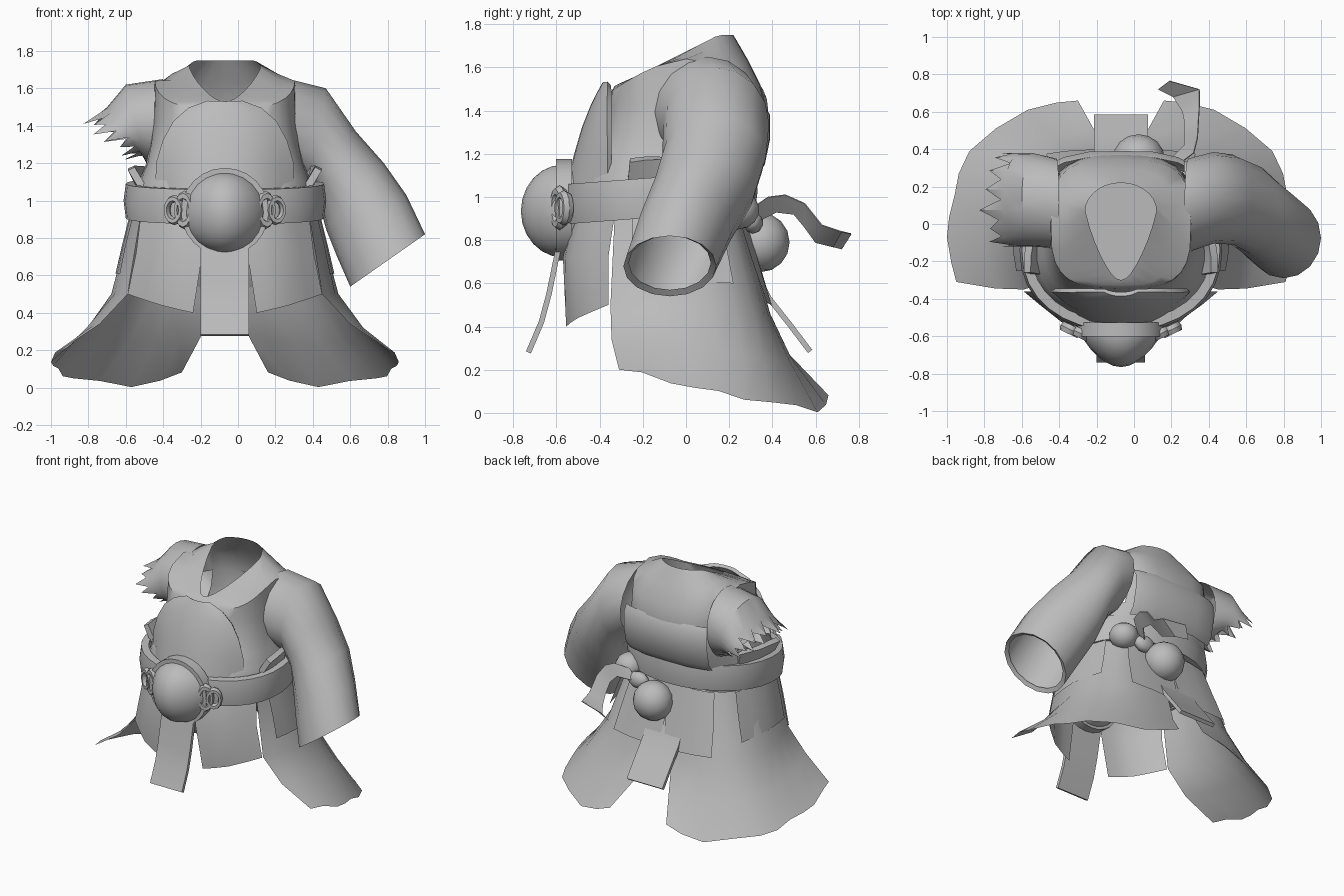
import bpy, math, random
from mathutils import Vector

if "Cube" in bpy.data.objects:
    bpy.data.objects.remove(bpy.data.objects["Cube"])

random.seed(4)
CX = -0.07  # body centre line
mat = bpy.data.materials.new("grey_cloth")
mat.diffuse_color = (0.5, 0.5, 0.5, 1)
mat.use_nodes = True
mat.node_tree.nodes["Principled BSDF"].inputs["Base Color"].default_value = mat.diffuse_color


def finish(o, name, thick=0, angle=40):
    o.name = name
    o.data.materials.clear()
    o.data.materials.append(mat)
    bpy.ops.object.select_all(action='DESELECT')
    o.select_set(True)
    bpy.context.view_layer.objects.active = o
    if thick:
        m = o.modifiers.new("thickness", 'SOLIDIFY')
        m.thickness = thick
        m.offset = 0
        bpy.ops.object.modifier_apply(modifier=m.name)
    bpy.ops.object.shade_smooth_by_angle(angle=math.radians(angle))
    return o


def loft(name, rows, closed=False, thick=0, angle=40, skip=None):
    """Skin a sheet or tube through rows of equal point counts."""
    n = len(rows[0])
    verts = [tuple(p) for r in rows for p in r]
    faces = []
    for i in range(len(rows) - 1):
        for j in range(n if closed else n - 1):
            k = (j + 1) % n
            f = (i*n + j, i*n + k, (i+1)*n + k, (i+1)*n + j)
            if not (skip and skip(sum((Vector(verts[v]) for v in f), Vector()) / 4)):
                faces.append(f)
    me = bpy.data.meshes.new(name)
    me.from_pydata(verts, [], faces)
    o = bpy.data.objects.new(name, me)
    bpy.context.collection.objects.link(o)
    return finish(o, name, thick, angle)


def side_rows(rows, s):
    """Place centre-relative rows on one side, keeping the outward winding."""
    out = [[(CX + s*x, y, z) for x, y, z in r] for r in rows]
    return out if s > 0 else [r[::-1] for r in out]


def oval(hx, yf, yb, z, n=28, p=0.68, ym=None):
    """Squarish oval around the body, starting at the front centre."""
    ym = (yf + yb) / 2 if ym is None else ym
    pts = []
    for i in range(n):
        a = 2*math.pi*i/n
        s, c = math.sin(a), math.cos(a)
        x = hx*math.copysign(abs(s)**p, s)
        y = ym - (ym - yf if c > 0 else yb - ym)*math.copysign(abs(c)**p, c)
        pts.append(Vector((CX + x, y, z)))
    return pts


# Torso: closed waist, ovals rising to sloped shoulders and a teardrop neck
rows = [oval(0.001, -0.071, -0.069, 0.9), oval(0.47, -0.50, 0.27, 0.9, p=0.85),
        oval(0.48, -0.52, 0.29, 1.0, p=0.85), oval(0.46, -0.49, 0.32, 1.1, p=0.8)]
rows += [oval(hx, yf, yb, z) for z, hx, yf, yb in
         ((1.2, 0.42, -0.42, 0.35), (1.3, 0.40, -0.38, 0.37), (1.42, 0.385, -0.36, 0.37))]
shoulder = oval(0.375, -0.345, 0.345, 1.64, p=0.62)
mid = oval(0.29, -0.33, 0.29, 1.69)
neck = oval(0.19, -0.30, 0.22, 1.6, p=1, ym=0.07)
for i in range(28):
    c = math.cos(2*math.pi*i/28)
    shoulder[i].z -= 0.15*c if c > 0 else -0.12*c
    mid[i].z = min(1.69, 1.515 + 0.42*(mid[i].y + 0.33)) - max(0, -0.06*c)
    if c > 0:  # pinch the front into a V
        neck[i].x = CX + (neck[i].x - CX)*(1 - 0.4*c)
    neck[i].z = 1.53 + 0.22*min(1, max(0, (neck[i].y + 0.3)/0.45))**1.05


def armhole(c):
    return abs(c.x - CX) > 0.34 and 1.2 < c.z < 1.5 and -0.04 < c.y < 0.26


loft("torso", rows + [shoulder, mid, neck], True, skip=armhole)


# Sleeves: rings given by outer and inner edge points, y centre and y radius
def sleeve_rings(spec, n=16):
    rings = []
    for ox, oz, ix, iz, cy, ry in spec:
        r = []
        for i in range(n):
            a = 2*math.pi*i/n
            t = (1 + math.cos(a))/2
            r.append(Vector((ix + (ox-ix)*t, cy + ry*math.sin(a), iz + (oz-iz)*t)))
        rings.append(r)
    return rings


loft("long_sleeve", sleeve_rings([
    (0.27, 1.65, 0.31, 1.14, 0.10, 0.25), (0.47, 1.60, 0.38, 1.08, 0.14, 0.245),
    (0.63, 1.37, 0.43, 1.00, 0.13, 0.24), (0.78, 1.20, 0.47, 0.85, 0.08, 0.24),
    (0.90, 1.03, 0.53, 0.70, 0.0, 0.225), (1.0, 0.82, 0.60, 0.54, -0.075, 0.215),
    (0.97, 0.82, 0.62, 0.57, -0.075, 0.19)]), True, angle=50)

rings = sleeve_rings([
    (-0.40, 1.65, -0.43, 1.16, 0.11, 0.24), (-0.60, 1.62, -0.49, 1.20, 0.13, 0.25),
    (-0.70, 1.50, -0.51, 1.24, 0.13, 0.25), (-0.76, 1.44, -0.52, 1.25, 0.13, 0.25)], 28)
for i, p in enumerate(rings[-1]):  # ragged tips
    k = random.uniform(0.03, 0.09) if i % 2 else random.uniform(-0.06, 0.0)
    p.x -= k
    p.z -= k*0.4
loft("torn_sleeve", rings, True)

# Chest plate and back pad
rows = []
for z, w, yc in ((1.02, 0.365, -0.55), (1.2, 0.36, -0.505), (1.32, 0.325, -0.47),
                 (1.42, 0.27, -0.43), (1.49, 0.19, -0.395), (1.525, 0.09, -0.375)):
    rows.append([(CX + w*u, yc + (-0.355 - yc)*abs(u)**2.2, z)
                 for u in [k/5 for k in range(-5, 6)]])
loft("chest_plate", rows, thick=0.025)
rows = []
for z, y in ((1.10, 0.325), (1.15, 0.365), (1.27, 0.39), (1.38, 0.39), (1.43, 0.36)):
    rows.append([(CX + 0.34*u, y - 0.05*abs(u)**4, z) for u in (1, 0.9, 0.5, 0, -0.5, -0.9, -1)])
loft("back_pad", rows)

# Belt: thick band round the waist, bulging slightly
rows = []
for d, z in ((-0.05, 0.09), (0, 0.09), (0.012, 0.0), (0, -0.095), (-0.05, -0.095)):
    r = oval(0.53 + d, -0.57 - d, 0.32 + d, 0, 32, 0.92, -0.14)
    for p in r:
        p.z = 1.0 + z + 0.03*max(-1, min(1, (p.y + 0.15)/0.4))
    rows.append(r)
rows.append(rows[0])
loft("belt", rows[::-1], True)

# Skirt halves, flaps and belt straps, one set per side
skirt = [
    [(0.45, -0.33, 0.92), (0.50, -0.15, 0.92), (0.47, 0.05, 0.92), (0.37, 0.2, 0.92),
     (0.2, 0.25, 0.92), (0.02, 0.26, 0.92)],
    [(0.52, -0.35, 0.5), (0.59, -0.15, 0.5), (0.60, 0.12, 0.5), (0.48, 0.31, 0.48),
     (0.30, 0.38, 0.46), (0.09, 0.39, 0.46)],
    [(0.67, -0.345, 0.34), (0.74, -0.12, 0.32), (0.73, 0.15, 0.29), (0.63, 0.36, 0.25),
     (0.38, 0.48, 0.24), (0.13, 0.48, 0.27)],
    [(0.88, -0.31, 0.20), (0.93, -0.07, 0.145), (0.89, 0.15, 0.09), (0.81, 0.39, 0.05),
     (0.50, 0.61, 0.01), (0.23, 0.66, 0.07)]]


def refine(r):
    """Insert a rounded point between neighbours."""
    out = [Vector(r[0])]
    for i in range(len(r) - 1):
        a, b = Vector(r[i]), Vector(r[i+1])
        p, q = Vector(r[max(i-1, 0)]), Vector(r[min(i+2, len(r)-1)])
        out += [(a + b)*0.5625 - (p + q)*0.0625, b]
    return out


skirt = [refine(r) for r in skirt]
for i, p in enumerate(skirt[-1]):  # worn hem
    p.z = max(p.z + (0.0, 0.012, -0.008)[i % 3], 0.003)
front_flap = [
    [(0.08, -0.53, 0.92), (0.27, -0.48, 0.92), (0.45, -0.33, 0.92)],
    [(0.12, -0.57, 0.72), (0.31, -0.53, 0.72), (0.475, -0.36, 0.72)],
    [(0.17, -0.555, 0.40), (0.34, -0.50, 0.44), (0.52, -0.36, 0.5)]]
back_flap = [
    [(0.33, 0.24, 0.92), (0.2, 0.27, 0.92), (0.0, 0.28, 0.92)],
    [(0.37, 0.305, 0.71), (0.23, 0.335, 0.70), (0.0, 0.34, 0.69)],
    [(0.40, 0.375, 0.51), (0.25, 0.395, 0.50), (0.03, 0.40, 0.49)]]
side_flap = [
    [(0.49, -0.25, 0.92), (0.51, -0.08, 0.92), (0.44, 0.15, 0.92)],
    [(0.53, -0.25, 0.76), (0.55, -0.05, 0.76), (0.49, 0.19, 0.76)],
    [(0.56, -0.25, 0.61), (0.585, -0.03, 0.61), (0.54, 0.22, 0.60)]]
strap = [
    [(0.44, -0.27, 1.07), (0.45, -0.18, 1.07), (0.45, -0.05, 1.07), (0.42, 0.1, 1.07)],
    [(0.50, -0.26, 1.17), (0.50, -0.18, 1.18), (0.48, -0.05, 1.18), (0.42, 0.1, 1.18)]]
for s, side in ((1, "right"), (-1, "left")):
    loft("skirt_" + side, side_rows(skirt, s)[::-1])
    for nm, rows in (("front_flap_", front_flap), ("back_flap_", back_flap), ("side_flap_", side_flap)):
        loft(nm + side, side_rows([refine(r) for r in rows], s)[::-1])
    loft("belt_strap_" + side, side_rows(strap, s), thick=0.04)
    # Two interlocked buckle links
    for k, (x, y) in enumerate(((0.215, -0.585), (0.27, -0.565))):
        bpy.ops.mesh.primitive_torus_add(
            major_radius=0.055, minor_radius=0.019, major_segments=12, minor_segments=6,
            location=(CX + s*x, y, 0.95), rotation=(math.pi/2, 0, s*0.45))
        o = bpy.context.object
        o.scale = (0.8, 1.4 - 0.3*k, 1.5)
        finish(o, "buckle_link_%s_%d" % (side, k + 1))


# Hanging cloth strips in front and behind
def strip(name, w, path):
    rows = [[(CX + w*u, y, z) for u in (-1, -0.4, 0.4, 1)] for y, z in path]
    return loft(name, rows, thick=0.025)


strip("front_strip", 0.13, [(-0.57, 0.85), (-0.60, 0.72), (-0.635, 0.55), (-0.67, 0.42), (-0.73, 0.28)])
strip("back_strip", 0.145, [(0.26, 0.88), (0.30, 0.70), (0.385, 0.53), (0.48, 0.41), (0.575, 0.285)])

# Round buckle: rim disc and dome
bpy.ops.mesh.primitive_cylinder_add(vertices=24, radius=0.235, depth=0.075,
                                    location=(CX, -0.565, 0.94), rotation=(math.pi/2, 0, 0))
finish(bpy.context.object, "buckle_rim")


def ball(name, loc, scale, seg=20):
    bpy.ops.mesh.primitive_uv_sphere_add(segments=seg, ring_count=seg//2, radius=1, location=loc)
    o = bpy.context.object
    o.scale = scale
    return finish(o, name, angle=60)


dome = ball("buckle_dome", (CX, -0.57, 0.935), (0.222, 0.195, 0.215), 24)
for v in dome.data.vertices:  # narrow the dome towards its front
    v.co.x *= 1 - 0.3*max(0, -v.co.y)

# Knot behind the belt, with a loose ribbon
ball("knot_large", (0.025, 0.345, 0.79), (0.14, 0.135, 0.138), 16)
ball("knot_small", (0.29, 0.24, 0.94), (0.10, 0.10, 0.09), 14)
ball("knot_middle", (0.17, 0.31, 0.89), (0.08, 0.05, 0.06), 10)
loft("ribbon", [
    [(0.17, 0.32, 0.88), (0.24, 0.32, 0.96)], [(0.27, 0.42, 0.93), (0.32, 0.38, 1.0)],
    [(0.27, 0.50, 0.92), (0.34, 0.46, 1.01)], [(0.27, 0.55, 0.86), (0.345, 0.55, 0.97)],
    [(0.26, 0.60, 0.79), (0.35, 0.63, 0.87)], [(0.21, 0.68, 0.77), (0.35, 0.72, 0.84)],
    [(0.13, 0.72, 0.76), (0.19, 0.765, 0.83)]], thick=0.006)
